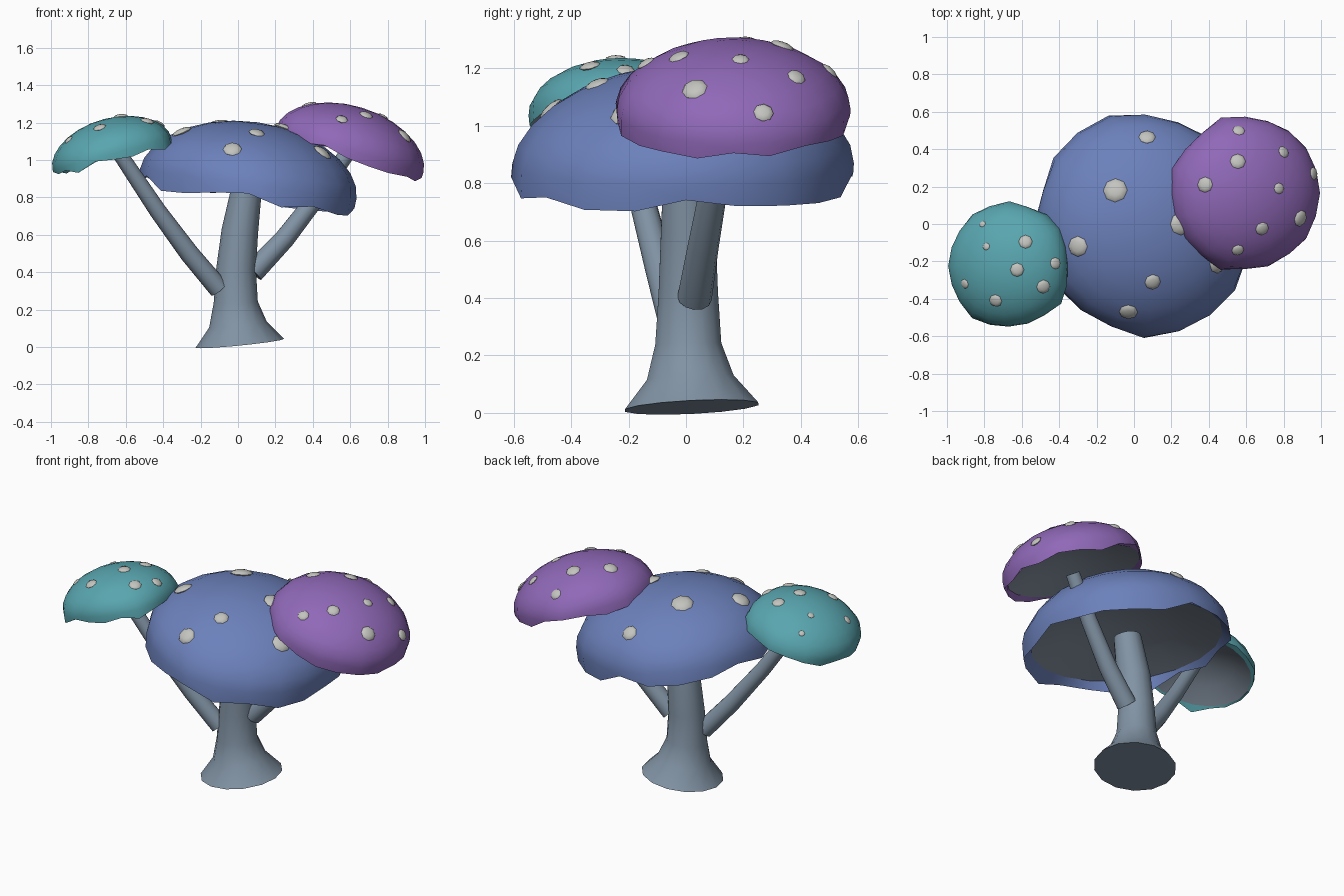
import bpy, bmesh, math, random
from mathutils import Vector, Matrix
from mathutils.bvhtree import BVHTree

if "Cube" in bpy.data.objects:
    bpy.data.objects.remove(bpy.data.objects["Cube"])

random.seed(4)


def material(name, rgb):
    m = bpy.data.materials.new(name)
    m.diffuse_color = (*rgb, 1)
    m.use_nodes = True
    m.node_tree.nodes["Principled BSDF"].inputs["Base Color"].default_value = m.diffuse_color
    return m


STEM = material("stem_slate", (0.22, 0.29, 0.37))
GILL = material("gill_slate", (0.24, 0.29, 0.36))
SPOT = material("spot_grey", (0.55, 0.55, 0.52))


def finish(name, bm, mat, fix_normals=True):
    if fix_normals:
        bmesh.ops.recalc_face_normals(bm, faces=bm.faces)
    me = bpy.data.meshes.new(name)
    bm.to_mesh(me)
    bm.free()
    me.materials.append(mat)
    ob = bpy.data.objects.new(name, me)
    bpy.context.collection.objects.link(ob)
    bpy.context.view_layer.objects.active = ob
    bpy.ops.object.select_all(action='DESELECT')
    ob.select_set(True)
    bpy.ops.object.shade_smooth_by_angle(angle=math.radians(50))
    return ob


def bridge(bm, a, b):
    n = len(a)
    for i in range(n):
        bm.faces.new((a[i], a[(i + 1) % n], b[(i + 1) % n], b[i]))


def tube(name, sections, sides=12):
    """Sweep circles along (x, y, z, radius) sections."""
    bm = bmesh.new()
    pts = [Vector(s[:3]) for s in sections]
    rings = []
    for i, s in enumerate(sections):
        t = pts[min(i + 1, len(pts) - 1)] - pts[max(i - 1, 0)]
        rot = Vector((0, 0, 1)).rotation_difference(t.normalized())
        rings.append([bm.verts.new(pts[i] + rot @ Vector(
            (s[3] * math.cos(k * math.tau / sides), s[3] * math.sin(k * math.tau / sides), 0)))
            for k in range(sides)])
    for a, b in zip(rings, rings[1:]):
        bridge(bm, a, b)
    bm.faces.new(rings[0])
    bm.faces.new(rings[-1])
    return finish(name, bm, STEM)


def mushroom_cap(name, center, R, H, tilt, rgb, depth, lip, spots, n=20):
    """Tilted dome with a ragged lip, hollow gill underside and raised spots."""
    M = Matrix.Translation(center) @ Matrix.Rotation(math.radians(tilt), 4, 'Y')
    wobble = [random.uniform(-0.035, 0.03) for _ in range(n)]
    drop = [lip * random.uniform(0.35, 1.5) for _ in range(n)]

    def ring(bm, r, z, wob=0.0, drp=0.0):
        return [bm.verts.new(M @ Vector((
            r * (1 + wob * wobble[k]) * math.cos(k * math.tau / n),
            r * (1 + wob * wobble[k]) * math.sin(k * math.tau / n),
            z - drp * drop[k]))) for k in range(n)]

    # Domed top with lip, closed inward onto the gill edge
    bm = bmesh.new()
    apex = bm.verts.new(M @ Vector((0, 0, H)))
    rings = []
    for i in range(1, 8):
        t = math.radians(90 * i / 7)
        rings.append(ring(bm, R * math.sin(t), H * math.cos(t) ** 1.1, (i / 7) ** 3))
    rings.append(ring(bm, R * 1.0, 0, 1.3, 1))
    rings.append(ring(bm, R * 0.94, -0.02))
    for k in range(n):
        bm.faces.new((apex, rings[0][k], rings[0][(k + 1) % n]))
    for a, b in zip(rings, rings[1:]):
        bridge(bm, a, b)
    bmesh.ops.recalc_face_normals(bm, faces=bm.faces)
    tree = BVHTree.FromBMesh(bm)
    finish(name + "_cap", bm, material(name + "_cap_colour", rgb))

    # Hollow underside rising to a flat disc
    bm = bmesh.new()
    under = [ring(bm, R * 0.94, -0.02), ring(bm, R * 0.6, depth * 0.5), ring(bm, R * 0.21, depth)]
    for a, b in zip(under, under[1:]):
        bridge(bm, b, a)
    bm.faces.new(under[-1])
    bmesh.ops.recalc_face_normals(bm, faces=bm.faces)
    bm.normal_update()
    if (M.to_3x3() @ Vector((0, 0, 1))).dot(bm.faces[:][-1].normal) > 0:
        bmesh.ops.reverse_faces(bm, faces=bm.faces)
    finish(name + "_gills", bm, GILL, False)

    # Spots dropped onto the dome from above
    bm = bmesh.new()
    for x, y, r in spots:
        hit, nor, _, _ = tree.ray_cast(Vector((x, y, 3)), Vector((0, 0, -1)))
        if hit is None:
            continue
        rot = Vector((0, 0, 1)).rotation_difference(nor).to_matrix().to_4x4()
        bmesh.ops.create_uvsphere(
            bm, u_segments=8, v_segments=6, radius=r,
            matrix=Matrix.Translation(hit) @ rot @ Matrix.Diagonal((1, 1, 0.35, 1)))
    finish(name + "_spots", bm, SPOT)


# Flared main stem and the two side branches
tube("main_stem", [(0.01, 0.02, 0.02, 0.238), (0.0, 0.015, 0.12, 0.155), (-0.012, 0.008, 0.24, 0.118),
                   (-0.01, 0.008, 0.42, 0.106), (0.01, 0.008, 0.62, 0.098), (0.05, 0.0, 0.87, 0.08)], 14)
tube("left_branch", [(-0.10, -0.04, 0.31, 0.055), (-0.26, -0.09, 0.50, 0.052),
                     (-0.43, -0.15, 0.73, 0.046), (-0.63, -0.21, 1.03, 0.04)])
tube("right_branch", [(0.08, 0.03, 0.40, 0.06), (0.25, 0.06, 0.58, 0.054),
                      (0.42, 0.10, 0.80, 0.048), (0.58, 0.145, 1.03, 0.042)])

# Large middle cap, high right cap, small left cap
mushroom_cap("middle", (0.06, 0, 0.87), 0.59, 0.335, 8, (0.15, 0.22, 0.50), 0.11, 0.07,
             [(-0.10, 0.18, 0.065), (0.07, 0.465, 0.045), (-0.30, -0.12, 0.055), (0.10, -0.31, 0.043),
              (-0.03, -0.47, 0.05), (0.45, -0.21, 0.055), (0.25, 0.0, 0.06)])
mushroom_cap("right", (0.595, 0.165, 1.055), 0.415, 0.235, 17, (0.28, 0.14, 0.48), 0.08, 0.04,
             [(0.38, 0.21, 0.042), (0.555, 0.335, 0.042), (0.56, 0.50, 0.033), (0.80, 0.385, 0.033),
              (0.775, 0.19, 0.03), (0.89, 0.03, 0.045), (0.685, -0.025, 0.037), (0.555, -0.14, 0.033),
              (0.96, 0.27, 0.035)])
mushroom_cap("left", (-0.67, -0.225, 1.035), 0.335, 0.19, -15, (0.10, 0.38, 0.43), 0.065, 0.035,
             [(-0.58, -0.095, 0.037), (-0.625, -0.245, 0.037), (-0.485, -0.335, 0.037), (-0.42, -0.21, 0.032),
              (-0.74, -0.41, 0.035), (-0.905, -0.32, 0.026), (-0.79, -0.12, 0.02), (-0.81, 0.0, 0.018)])
